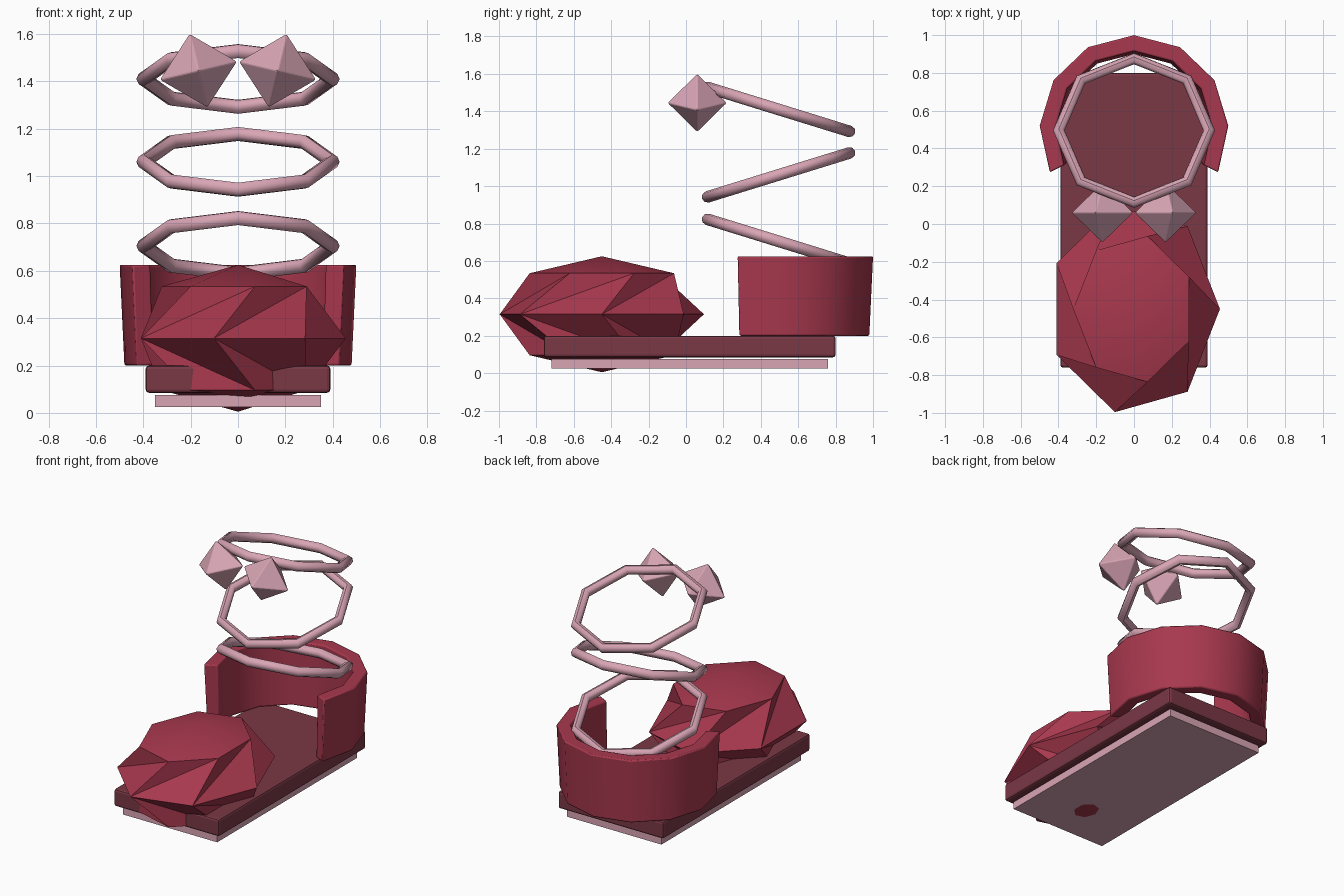
import bpy, bmesh, math
from mathutils import Matrix, Vector

if "Cube" in bpy.data.objects:
    bpy.data.objects.remove(bpy.data.objects["Cube"])


def material(name, hexcode):
    rgb = [int(hexcode[i:i + 2], 16) / 255 for i in (0, 2, 4)]
    lin = [c / 12.92 if c <= 0.04045 else ((c + 0.055) / 1.055) ** 2.4 for c in rgb]
    m = bpy.data.materials.new(name)
    m.diffuse_color = (*lin, 1)
    m.use_nodes = True
    m.node_tree.nodes["Principled BSDF"].inputs["Base Color"].default_value = m.diffuse_color
    return m


red = material("crimson satin", "a8384e")
dark = material("dark wine", "7a3845")
pink = material("dusty pink", "d9a5b5")


def make(name, verts, faces, mat, bevel=0.0, smooth=None):
    bm = bmesh.new()
    vs = [bm.verts.new(v) for v in verts]
    for f in faces:
        bm.faces.new([vs[i] for i in f])
    bmesh.ops.recalc_face_normals(bm, faces=bm.faces)
    me = bpy.data.meshes.new(name)
    bm.to_mesh(me)
    bm.free()
    ob = bpy.data.objects.new(name, me)
    bpy.context.collection.objects.link(ob)
    me.materials.append(mat)
    if bevel:
        b = ob.modifiers.new("bevel", 'BEVEL')
        b.width, b.segments, b.limit_method = bevel, 2, 'ANGLE'
    if smooth:
        bpy.ops.object.select_all(action='DESELECT')
        ob.select_set(True)
        bpy.context.view_layer.objects.active = ob
        bpy.ops.object.shade_smooth_by_angle(angle=math.radians(smooth))
    return ob


def box(name, x, y0, y1, z0, z1, mat, bevel=0.0):
    verts = [(a, b, c) for a in (-x, x) for b in (y0, y1) for c in (z0, z1)]
    faces = [(0, 1, 3, 2), (4, 6, 7, 5), (0, 4, 5, 1), (2, 3, 7, 6), (0, 2, 6, 4), (1, 5, 7, 3)]
    return make(name, verts, faces, mat, bevel)


# Sole layers
box("outsole", 0.35, -0.72, 0.76, 0.025, 0.075, pink)
box("midsole", 0.39, -0.76, 0.80, 0.085, 0.20, dark, 0.014)

# Toe: seven-sided faceted blob with twisted upper and lower rings
N, step = 7, math.tau / 7
C, R = Vector((0, -0.45, 0.315)), (0.455, 0.56, 0.31)


def on_toe(angle, k, h):
    return (C.x + R[0] * k * math.cos(angle), C.y + R[1] * k * math.sin(angle), C.z + R[2] * h)


s = math.sqrt(0.5)
verts = [on_toe(i * step, 1, 0) for i in range(N)]
for h in (s, -s):
    verts += [on_toe((i + 0.5) * step, s, h) for i in range(N)]
verts += [on_toe(0, 0, 1), on_toe(0, 0, -1)]
faces = []
for base, tip in ((N, 3 * N), (2 * N, 3 * N + 1)):
    for i in range(N):
        j, k = (i + 1) % N, (i + 2) % N
        faces += [(i, j, base + j), (j, base + k, base + j), (base + i, base + j, tip)]
make("toe_cap", verts, faces, red, smooth=20)

# Heel cup: open arc, slightly flared towards the top
verts, faces, seg = [], [], 8
for i in range(seg + 1):
    a = math.radians(-27 + 234 * i / seg)
    for r, z in ((0.48, 0.20), (0.50, 0.625), (0.415, 0.625), (0.40, 0.20)):
        verts.append((r * math.cos(a), 0.5 + r * math.sin(a), z))
for i in range(seg):
    for k in range(4):
        m = (k + 1) % 4
        faces.append((4 * i + k, 4 * i + m, 4 * i + 4 + m, 4 * i + 4 + k))
faces += [(0, 1, 2, 3), tuple(4 * seg + k for k in range(4))]
make("heel_cup", verts, faces, red, 0.008, smooth=35)

# Ankle ribbons: tilted eight-sided rings
M, P = 8, 8
for n, (z, tilt) in enumerate(((0.705, -0.3), (1.06, 0.3), (1.41, -0.3))):
    mat4 = Matrix.Translation((0, 0.495, z)) @ Matrix.Rotation(tilt, 4, 'X')
    verts, faces = [], []
    for i in range(M):
        a = math.tau * i / M
        for k in range(P):
            b = math.tau * k / P
            r = 0.398 + 0.031 * math.cos(b)
            verts.append(mat4 @ Vector((r * math.cos(a), r * math.sin(a), 0.031 * math.sin(b))))
            i2, k2 = (i + 1) % M, (k + 1) % P
            faces.append((i * P + k, i2 * P + k, i2 * P + k2, i * P + k2))
    make(f"ribbon_ring_{n + 1}", verts, faces, pink, smooth=46)

# Bow: two tilted octahedra meeting in the middle
for side, label in ((-1, "left"), (1, "right")):
    c = Vector((side * 0.167, 0.06, 1.445))
    u = Vector((side * -0.165, 0, 0.039))
    v = Vector((side * 0.038, 0, 0.157))
    w = Vector((0, 0.16, 0))
    verts = [c + u, c - u, c + v, c - v, c + w, c - w]
    faces = [(a, b, d) for a in (0, 1) for b in (2, 3) for d in (4, 5)]
    make(f"bow_{label}", verts, faces, pink, 0.006)
